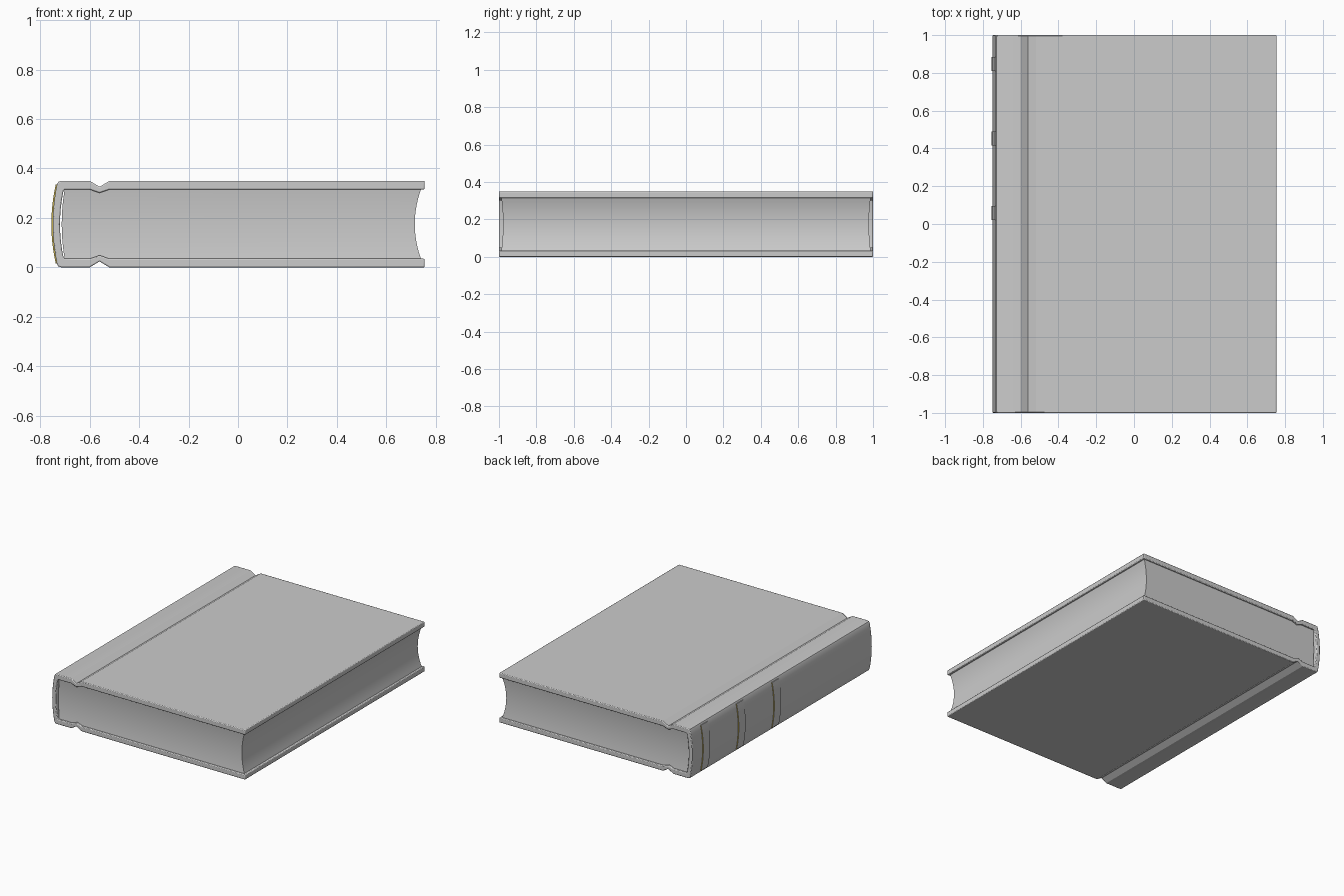
import bpy, bmesh

if "Cube" in bpy.data.objects:
    bpy.data.objects.remove(bpy.data.objects["Cube"])

MID = 0.175   # height of the book's mid plane


def finish(name, bm):
    bmesh.ops.recalc_face_normals(bm, faces=bm.faces)
    mesh = bpy.data.meshes.new(name)
    bm.to_mesh(mesh)
    bm.free()
    obj = bpy.data.objects.new(name, mesh)
    bpy.context.collection.objects.link(obj)
    return obj


def smooth(obj):
    bpy.ops.object.select_all(action='DESELECT')
    obj.select_set(True)
    bpy.context.view_layer.objects.active = obj
    bpy.ops.object.shade_smooth_by_angle(angle=0.5)


def extrude_profile(name, profile, y0, y1):
    """Solid from a closed (x, z) outline swept along y."""
    bm = bmesh.new()
    face = bm.faces.new([bm.verts.new((x, y0, z)) for x, z in profile])
    res = bmesh.ops.extrude_face_region(bm, geom=[face])
    moved = [g for g in res['geom'] if isinstance(g, bmesh.types.BMVert)]
    bmesh.ops.translate(bm, verts=moved, vec=(0, y1 - y0, 0))
    return finish(name, bm)


def arc(edge_x, mid_x, half, n=12):
    """Shallow bow from top to bottom, between z = MID +/- half."""
    pts = []
    for i in range(n + 1):
        t = 1 - 2 * i / n
        pts.append((mid_x + (edge_x - mid_x) * t * t, MID + half * t))
    return pts


def flip(pts):
    return [(x, 2 * MID - z) for x, z in reversed(pts)]


# Cover: boards, hinge grooves and rounded spine in one wrapped profile
outer_top = [(0.755, 0.35), (-0.52, 0.35), (-0.56, 0.326), (-0.60, 0.35), (-0.715, 0.35), (-0.727, 0.346)]
inner_top = [(0.755, 0.315), (-0.52, 0.315), (-0.56, 0.301), (-0.60, 0.315), (-0.70, 0.315)]
outer = outer_top + arc(-0.732, -0.749, 0.162) + flip(outer_top)
inner = inner_top + arc(-0.706, -0.720, 0.134) + flip(inner_top)
cover = extrude_profile("cover", outer + inner[::-1], -1, 1)
bev = cover.modifiers.new("soft_edges", 'BEVEL')
bev.width = 0.005
bev.segments = 2
bev.limit_method = 'ANGLE'
bev.angle_limit = 1.2
smooth(cover)

# Page block: stacked rectangles with bowed spine side and hollow fore edge
bm = bmesh.new()
rings = []
N = 14
for i in range(N + 1):
    t = 2 * i / N - 1
    x0 = -0.713 + 0.012 * t * t
    x1 = 0.715 + 0.025 * t * t
    y = 0.978 + 0.009 * t * t
    z = MID + 0.1405 * t
    rings.append([bm.verts.new(p) for p in ((x0, -y, z), (x1, -y, z), (x1, y, z), (x0, y, z))])
for a, b in zip(rings, rings[1:]):
    for k in range(4):
        m = (k + 1) % 4
        bm.faces.new((a[k], a[m], b[m], b[k]))
bm.faces.new(rings[0])
bm.faces.new(rings[-1])
smooth(finish("pages", bm))

# Raised spine bands with gilt side edges
gold = bpy.data.materials.new("gilt")
gold.diffuse_color = (0.55, 0.42, 0.08, 1)
gold.use_nodes = True
gold.node_tree.nodes["Principled BSDF"].inputs["Base Color"].default_value = gold.diffuse_color
leather = bpy.data.materials.new("band_grey")
leather.diffuse_color = (0.8, 0.8, 0.8, 1)
leather.use_nodes = True
leather.node_tree.nodes["Principled BSDF"].inputs["Base Color"].default_value = leather.diffuse_color
band_profile = arc(-0.737, -0.755, 0.160) + arc(-0.728, -0.744, 0.160)[::-1]
for i, (y0, y1) in enumerate(((0.81, 0.885), (0.415, 0.49), (0.02, 0.095))):
    band = extrude_profile(f"spine_band_{i + 1}", band_profile, y0, y1)
    band.data.materials.append(leather)
    band.data.materials.append(gold)
    for p in band.data.polygons:
        if abs(p.normal.y) > 0.9:
            p.material_index = 1
    smooth(band)
